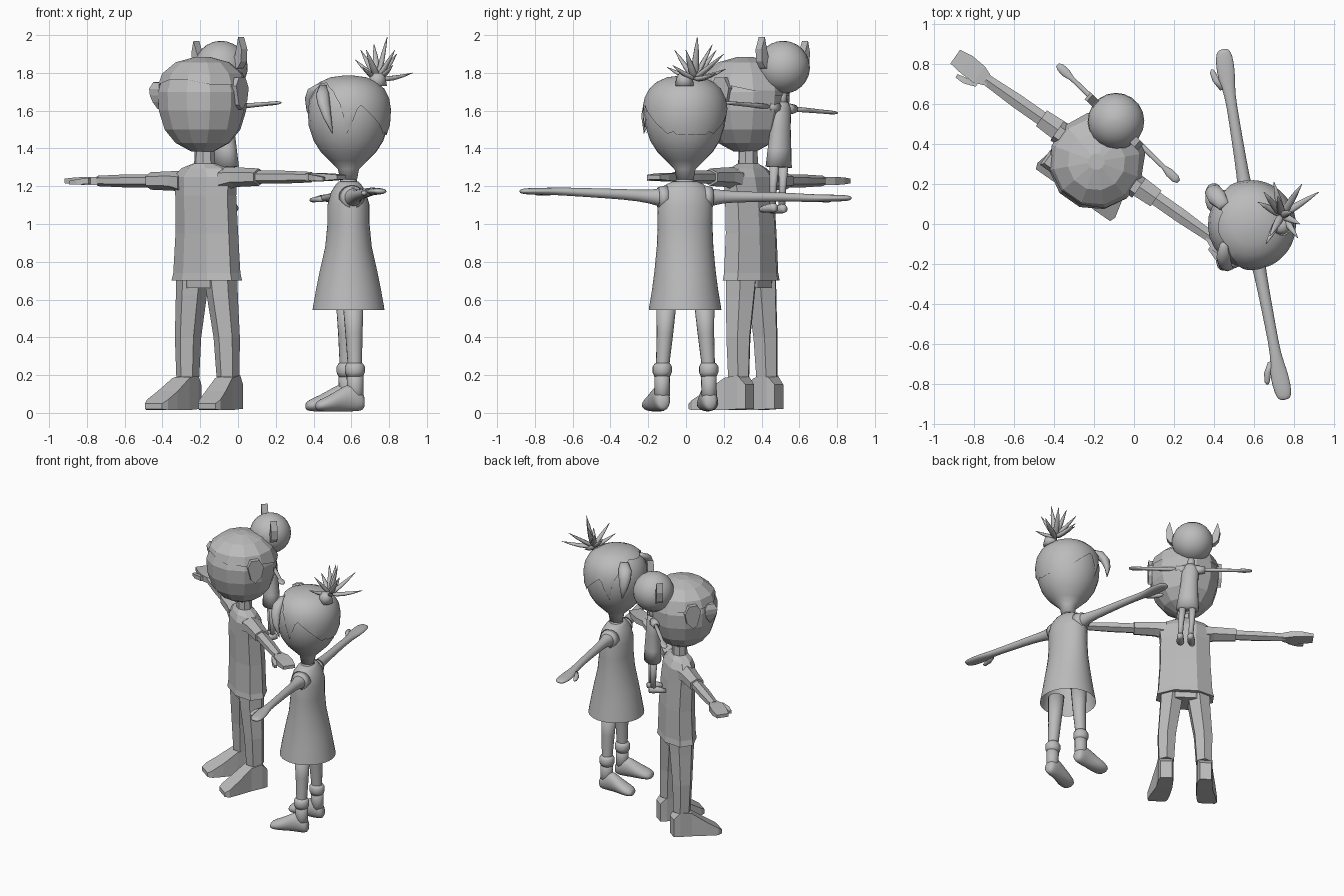
import bpy, bmesh, math
from mathutils import Matrix, Vector

gray = bpy.data.materials.new("plain gray")
gray.diffuse_color = (0.5, 0.5, 0.5, 1)


def place(x, y, z, yaw, roll=0):
    return (Matrix.Translation((x, y, z)) @ Matrix.Rotation(math.radians(yaw), 4, 'Z')
            @ Matrix.Rotation(math.radians(roll), 4, 'Y'))


def skin(name, rings, M, smooth=False, caps=(True, True), sub=0):
    """Join closed rings of points into one surface."""
    bm = bmesh.new()
    vs = [[bm.verts.new(M @ Vector(p)) for p in r] for r in rings]
    n = len(vs[0])
    for r0, r1 in zip(vs, vs[1:]):
        for k in range(n):
            bm.faces.new((r0[k], r0[(k + 1) % n], r1[(k + 1) % n], r1[k]))
    if caps[0]:
        bm.faces.new(vs[0][::-1])
    if caps[1]:
        bm.faces.new(vs[-1])
    bmesh.ops.remove_doubles(bm, verts=bm.verts, dist=1e-5)
    bmesh.ops.recalc_face_normals(bm, faces=bm.faces)
    me = bpy.data.meshes.new(name)
    bm.to_mesh(me)
    bm.free()
    me.materials.append(gray)
    for p in me.polygons:
        p.use_smooth = smooth
    ob = bpy.data.objects.new(name, me)
    bpy.context.collection.objects.link(ob)
    if sub:
        ob.modifiers.new("round", 'SUBSURF').levels = sub
        ob.modifiers["round"].render_levels = sub
    return ob


def ring(axis, c, a, b, n):
    out, f = [], 1 / math.cos(math.pi / n)
    for k in range(n):
        t = 2 * math.pi * (k + 0.5) / n
        u, v = a * f * math.cos(t), b * f * math.sin(t)
        d = {'z': (u, v, 0), 'x': (0, u, v), 'y': (u, 0, v)}[axis]
        out.append(Vector(c) + Vector(d))
    return out


def tube(name, axis, pts, n, M, smooth=False, caps=(True, True), sub=0, s=1):
    """pts: (x, y, z, half width, half height); s mirrors in x."""
    return skin(name, [ring(axis, (s * p[0], p[1], p[2]), p[3], p[4], n) for p in pts],
                M, smooth, caps, sub)


def lerp(table, x):
    for (x0, y0), (x1, y1) in zip(table, table[1:]):
        if x <= x1:
            return y0 + (y1 - y0) * (x - x0) / (x1 - x0)
    return table[-1][1]


def hair(name, prof, limit, yc, n, M, smooth, off=0.012):
    """Shell over a head profile, ending at a height given by the angle from the front."""
    f = 1 / math.cos(math.pi / n)
    rings = []
    for z, _ in prof:
        r = []
        for k in range(n):
            t = 2 * math.pi * (k + 0.5) / n
            phi = math.degrees(math.acos(max(-1, min(1, -math.sin(t)))))
            zz = max(z, lerp(limit, phi))
            rad = lerp(prof, zz) * f + off
            r.append((rad * math.cos(t), yc + rad * math.sin(t), zz + off * 0.6))
        rings.append(r)
    return skin(name, rings, M, smooth, (False, True))


def spike(name, a, b, r, bend=(0, 0, 0), n=8, M=Matrix(), smooth=True):
    a, b, bend = Vector(a), Vector(b), Vector(bend)
    q = (b - a).to_track_quat('Z', 'Y')
    rings = []
    for t, w in ((0, 0.6), (0.25, 1), (0.5, 0.9), (0.75, 0.6), (1, 0.08)):
        c = a.lerp(b, t) + bend * 4 * t * (1 - t)
        rings.append([c + q @ v for v in ring('z', (0, 0, 0), r * w, r * w * 0.7, n)])
    return skin(name, rings, M, smooth)


def plate(name, outline, y0, y1, M, s=1, axis='y'):
    if axis == 'y':
        rings = [[(s * x, y, z) for x, z in outline] for y in (y0, y1)]
    else:
        rings = [[(s * x, y, z) for y, z in outline] for x in (y0, y1)]
    return skin(name, rings, M)


# ---------------- man: faceted ----------------
M = place(-0.165, 0.345, 0, -35)
head = [(1.385, .06), (1.43, .14), (1.5, .195), (1.6, .225), (1.7, .23),
        (1.79, .2), (1.85, .13), (1.878, .03)]
tube("man_head", 'z', [(0, -.04, z, r, r * 1.02) for z, r in head], 12, M)
hair("man_hair", head, [(0, 1.77), (60, 1.72), (90, 1.74), (180, 1.66)], -.04, 12, M, False, .01)
spike("man_temple_lock", (-.19, -.17, 1.75), (-.195, -.17, 1.61), .045, n=4, M=M, smooth=False)
tube("man_neck", 'z', [(0, -.02, 1.29, .055, .05), (0, -.02, 1.42, .05, .045)], 8, M)
tube("man_shirt", 'z', [(0, 0, .7, .195, .115), (0, 0, .74, .185, .11), (0, 0, .95, .172, .105),
                        (0, -.01, 1.15, .168, .1), (0, -.015, 1.25, .178, .09),
                        (0, -.02, 1.295, .13, .07), (0, -.02, 1.32, .06, .05)], 8, M)
tube("man_hips", 'z', [(0, 0, .66, .15, .085), (0, 0, .74, .16, .09)], 8, M)
for s, side in ((1, "left"), (-1, "right")):
    z = 1.238 + .01 * s
    tube(f"man_{side}_sleeve", 'x', [(.13, -.02, z - .01, .065, .055), (.2, -.02, z, .055, .045),
                                     (.35, -.02, z, .048, .04)], 6, M, s=s)
    tube(f"man_{side}_arm", 'x', [(.3, -.02, z, .036, .03), (.5, -.02, z, .036, .03),
                                  (.69, -.02, z, .028, .024)], 6, M, s=s)
    tube(f"man_{side}_hand", 'x', [(.67, -.02, z, .025, .02), (.73, -.02, z, .05, .022),
                                   (.81, -.015, z, .052, .018), (.88, -.015, z, .042, .012)], 4, M, s=s)
    tube(f"man_{side}_thumb", 'x', [(.71, -.06, z, .02, .016), (.77, -.085, z - .005, .016, .014),
                                    (.82, -.09, z - .01, .01, .01)], 4, M, s=s)
    tube(f"man_{side}_trouser_leg", 'z', [(.13, .01, .19, .052, .055), (.125, .005, .4, .06, .062),
                                          (.1, 0, .62, .07, .075), (.09, 0, .72, .075, .08)], 6, M, s=s)
    tube(f"man_{side}_shoe", 'y', [(.135, .085, .085, .04, .065), (.135, .04, .11, .052, .09),
                                   (.138, -.04, .1, .055, .085), (.155, -.14, .065, .065, .05),
                                   (.17, -.215, .042, .068, .027), (.172, -.245, .035, .055, .015)],
         4, M, s=s)
    ear = [(-.085, 1.73), (-.06, 1.775), (0, 1.775), (.03, 1.72), (.015, 1.65), (-.03, 1.605), (-.06, 1.63)]
    plate(f"man_{side}_ear", ear, .2, .25, M, s=s, axis='x')

# ---------------- woman: smooth ----------------
W = place(0.585, -0.005, 0, -80)
whead = [(1.235, .045), (1.29, .055), (1.335, .1), (1.38, .145), (1.44, .183), (1.52, .209),
         (1.6, .214), (1.66, .204), (1.71, .178), (1.745, .14), (1.77, .085), (1.78, .01)]
tube("woman_head", 'z', [(0, 0, z, r, r) for z, r in whead], 24, W, True)
fringe = [(0, 1.73), (33, 1.74), (55, 1.7), (70, 1.62), (78, 1.46), (95, 1.63), (125, 1.53),
          (146, 1.46), (150, 1.5), (155, 1.465), (180, 1.465)]
hair("woman_hair", whead, fringe, 0, 72, W, True, .011)
spike("woman_front_lock_right", (.45, .09, 1.74), (.4, .19, 1.52), .045, (-.03, .025, .03))
spike("woman_front_lock_left", (.45, -.1, 1.73), (.5, -.222, 1.48), .035, (-.02, -.04, .03))
knot = (.74, .045, 1.77)
tips = [(.62, .11, 1.87), (.65, .16, 1.92), (.79, .06, 1.99), (.925, .16, 1.8), (.84, .2, 1.9),
        (.68, -.06, 1.92), (.82, -.07, 1.84), (.83, .0, 1.92), (.72, .14, 1.95), (.7, .21, 1.82),
        (.66, -.1, 1.83)]
for i, t in enumerate(tips):
    out = (Vector(t) - Vector(knot)) * Vector((1, 1, 0))
    spike(f"hair_tuft_{i + 1}", knot, t, .019, out * -.06 + Vector((0, 0, -.012)))
tube("hair_tie", 'z', [(.03, .15, 1.73, .05, .05), (.03, .15, 1.78, .04, .04),
                       (.03, .15, 1.8, .025, .025)], 12, W, True)
tube("woman_neck", 'z', [(0, 0, 1.17, .09, .07), (0, 0, 1.21, .06, .05), (0, 0, 1.24, .042, .04),
                         (0, 0, 1.32, .045, .045)], 16, W, True)
tube("woman_dress", 'z', [(0, 0, .545, .192, .19), (0, 0, .56, .19, .188), (0, 0, .65, .175, .172),
                          (0, 0, .75, .162, .152), (0, 0, .88, .15, .122), (0, 0, 1.0, .145, .11),
                          (0, 0, 1.1, .147, .11), (0, 0, 1.17, .135, .09), (0, 0, 1.21, .1, .065),
                          (0, 0, 1.225, .065, .05)], 32, W, True, (False, True))
for s, side in ((1, "left"), (-1, "right")):
    d = .018 * s
    tube(f"woman_{side}_armhole", 'x', [(.1, 0, 1.14, .07, .065), (.145, 0, 1.14, .055, .055)],
         20, W, True, s=s)
    tube(f"woman_{side}_arm", 'x',
         [(.08, 0, 1.14, .055, .055), (.14, 0, 1.14, .05, .05), (.19, .003, 1.145, .034, .034),
          (.32, .005, 1.15 + d * .4, .03, .028), (.52, .008, 1.155 + d * .6, .027, .024),
          (.67, .01, 1.155 + d, .026, .021), (.74, .008, 1.155 + d, .044, .019),
          (.82, .012, 1.155 + d, .046, .018), (.875, .015, 1.155 + d, .038, .015),
          (.892, .015, 1.155 + d, .02, .008)], 12, W, True, sub=1, s=s)
    tube(f"woman_{side}_thumb", 'x', [(.69, -.015, 1.15 + d, .02, .014), (.74, -.045, 1.148 + d, .018, .014),
                                      (.785, -.056, 1.145 + d, .014, .012), (.8, -.056, 1.145 + d, .006, .006)],
         10, W, True, s=s)
    tube(f"woman_{side}_leg", 'z', [(.125, .012, .18, .035, .036), (.122, .012, .26, .035, .037),
                                    (.11, .01, .42, .043, .045), (.1, .005, .62, .055, .055)],
         16, W, True, s=s)
    tube(f"woman_{side}_sock_cuff", 'z', [(.125, .012, .19, .04, .042), (.125, .012, .215, .05, .052),
                                          (.125, .012, .245, .05, .052), (.124, .012, .265, .038, .04)],
         16, W, True, s=s)
    tube(f"woman_{side}_boot_shaft", 'z', [(.127, .018, .06, .04, .04), (.126, .014, .14, .04, .043),
                                           (.125, .012, .23, .041, .044)], 16, W, True, s=s)
    tube(f"woman_{side}_boot_foot", 'y',
         [(.127, .065, .055, .025, .03), (.127, .045, .065, .042, .056), (.128, -.01, .085, .046, .078),
          (.135, -.07, .068, .052, .06), (.145, -.13, .05, .06, .043), (.15, -.18, .04, .055, .032),
          (.152, -.205, .035, .035, .018)], 12, W, True, sub=1, s=s)

# ---------------- child riding on the man's back ----------------
C = place(-0.08, 0.505, 1.615, -44, -3.7)
tube("child_head", 'z', [(0, 0, .215 - .14 * math.cos(math.pi * i / 12),
                          max(.004, .14 * math.sin(math.pi * i / 12)),
                          max(.004, .14 * math.sin(math.pi * i / 12))) for i in range(13)], 20, C, True)
tube("child_neck", 'z', [(0, 0, .01, .03, .03), (0, 0, .1, .022, .022)], 10, C, True)
tube("child_shirt", 'z', [(0, 0, -.315, .078, .058), (0, 0, -.22, .068, .055), (0, 0, -.1, .058, .048),
                          (0, 0, .0, .058, .042), (0, 0, .03, .035, .032)], 16, C, True)
for s, side in ((1, "left"), (-1, "right")):
    tube(f"child_{side}_sleeve", 'x', [(.03, 0, -.005, .032, .034), (.1, 0, .0, .024, .022)], 10, C, True, s=s)
    tube(f"child_{side}_arm", 'x', [(.06, 0, 0, .015, .014), (.2, 0, 0, .013, .012), (.32, 0, 0, .012, .01),
                                    (.36, 0, 0, .022, .01), (.4, 0, 0, .021, .009), (.422, 0, 0, .01, .005)],
         10, C, True, s=s)
    tube(f"child_{side}_leg", 'z', [(.036, 0, -.54, .016, .018), (.036, 0, -.42, .018, .019),
                                    (.034, 0, -.28, .026, .028)], 10, C, True, s=s)
    tube(f"child_{side}_foot", 'y', [(.036, .03, -.535, .014, .016), (.036, .01, -.53, .022, .026),
                                     (.038, -.05, -.538, .025, .019), (.04, -.085, -.545, .016, .011)],
         10, C, True, s=s)
    horn = [(.1, .24), (.135, .27), (.165, .365), (.185, .3), (.178, .235), (.155, .205), (.115, .19)]
    plate(f"child_{side}_pointed_ear", horn, -.03, .015, C, s=s)
